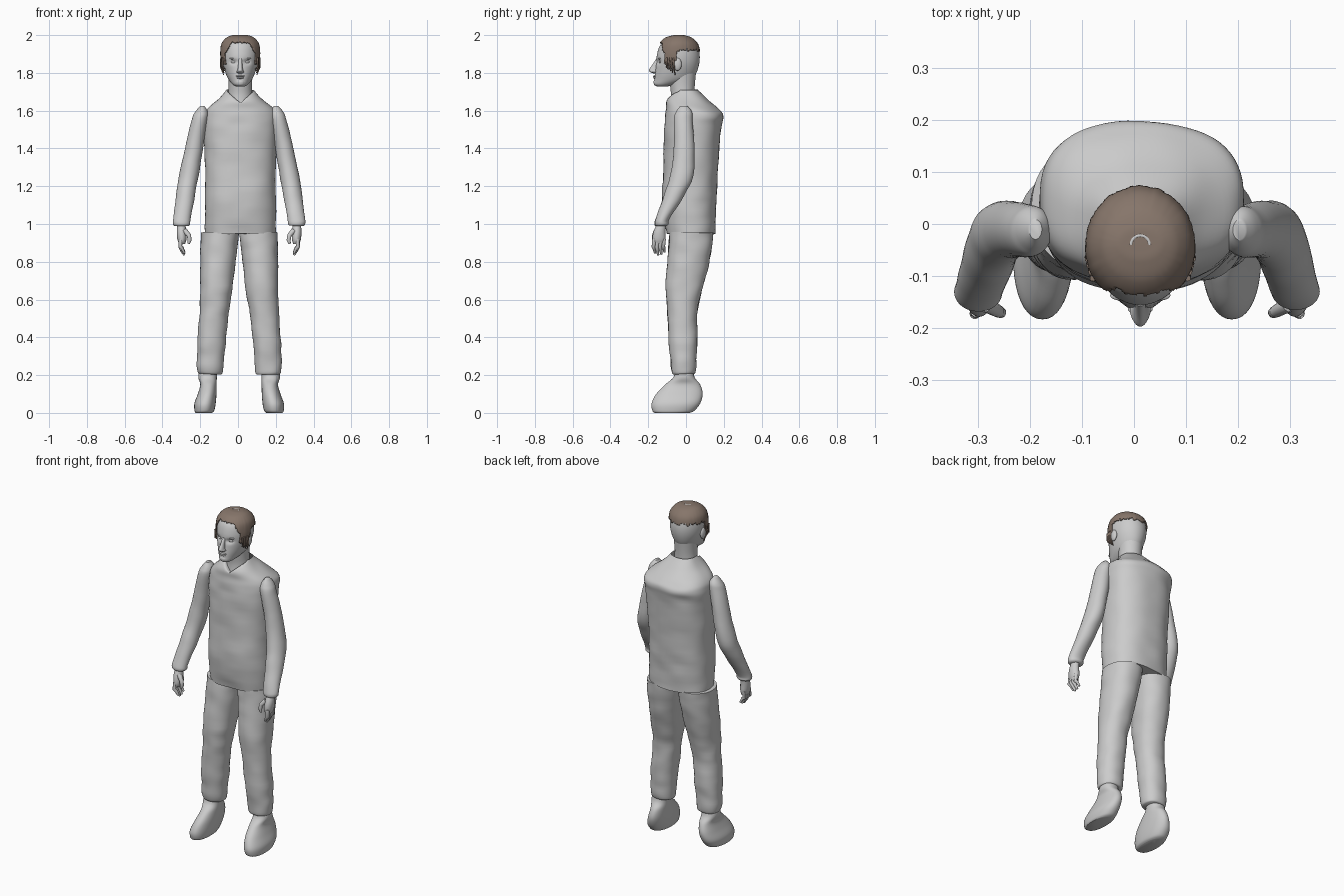
import bpy, bmesh, math, random
from mathutils import Vector, noise

random.seed(4)
if "Cube" in bpy.data.objects:
    bpy.data.objects.remove(bpy.data.objects["Cube"])

CX = 0.012   # centre line of head and torso
MX = 0.006   # mirror line of the limbs


def material(name, rgb):
    m = bpy.data.materials.new(name)
    m.use_nodes = True
    m.diffuse_color = (*rgb, 1)
    m.node_tree.nodes["Principled BSDF"].inputs["Base Color"].default_value = (*rgb, 1)
    return m


GREY = material("plain grey", (0.6, 0.6, 0.6))
BROWN = material("hair brown", (0.24, 0.18, 0.145))


def finish(name, bm, mat=GREY, angle=50):
    bmesh.ops.recalc_face_normals(bm, faces=bm.faces)
    me = bpy.data.meshes.new(name)
    bm.to_mesh(me)
    bm.free()
    me.materials.append(mat)
    ob = bpy.data.objects.new(name, me)
    bpy.context.collection.objects.link(ob)
    bpy.ops.object.select_all(action="DESELECT")
    ob.select_set(True)
    bpy.context.view_layer.objects.active = ob
    bpy.ops.object.shade_smooth_by_angle(angle=math.radians(angle))
    return ob


def spline(rows, sub):
    """Catmull-Rom through rows of numbers."""
    out = []
    for i in range(len(rows) - 1):
        p0, p1 = rows[max(i - 1, 0)], rows[i]
        p2, p3 = rows[i + 1], rows[min(i + 2, len(rows) - 1)]
        for k in range(sub):
            t = k / sub
            out.append([b + 0.5 * t * (c - a + t * (2 * a - 5 * b + 4 * c - d + t * (3 * (b - c) + d - a)))
                        for a, b, c, d in zip(p0, p1, p2, p3)])
    out.append(list(rows[-1]))
    return out


def loft_mesh(rows, n=40, sub=5, power=2.0, side=0, deform=None, top=True):
    """Skin over sections (z, x low, x high, y low, y high)."""
    bm = bmesh.new()
    rings = []
    for z, x0, x1, y0, y1 in spline(rows, sub):
        ring = []
        for k in range(n):
            a = math.tau * k / n
            c, s = math.cos(a), math.sin(a)
            x = (x0 + x1) / 2 + (x1 - x0) / 2 * math.copysign(abs(c) ** (2 / power), c)
            y = (y0 + y1) / 2 + (y1 - y0) / 2 * math.copysign(abs(s) ** (2 / power), s)
            if side:
                x = MX + side * (x - MX)
            co = Vector((x, y, z))
            ring.append(bm.verts.new(deform(co) if deform else co))
        rings.append(ring)
    for lo, hi in zip(rings, rings[1:]):
        for k in range(n):
            bm.faces.new((lo[k - 1], lo[k], hi[k], hi[k - 1]))
    bm.faces.new(rings[0])
    if top:
        bm.faces.new(rings[-1])
    return bm


def loft(name, rows, mat=GREY, **kw):
    return finish(name, loft_mesh(rows, **kw), mat)


def ball(name, pos, size, mat=GREY):
    bm = bmesh.new()
    bmesh.ops.create_uvsphere(bm, u_segments=20, v_segments=12, radius=1)
    for v in bm.verts:
        v.co = Vector(pos) + v.co * Vector(size)
    return finish(name, bm, mat)


def tube(name, pts, radii, mat=GREY):
    cu = bpy.data.curves.new(name, "CURVE")
    cu.dimensions = "3D"
    cu.bevel_depth, cu.bevel_resolution, cu.use_fill_caps = 1, 3, True
    sp = cu.splines.new("POLY")
    sp.points.add(len(pts) - 1)
    for p, co, r in zip(sp.points, pts, radii):
        p.co, p.radius = (*co, 1), r
    sp.use_smooth = True
    cu.materials.append(mat)
    ob = bpy.data.objects.new(name, cu)
    bpy.context.collection.objects.link(ob)


def cloth(co, amount=0.005):
    return co + noise.noise_vector(co * Vector((9, 9, 16))) * amount


# Shirt with a V-shaped neckline
def shirt_shape(co):
    co = cloth(co)
    if co.y < -0.03:
        co.z = min(co.z, 1.64 + 0.9 * abs(co.x - CX))
    return co


loft("shirt", [(0.95, -.175, .20, -.105, .155), (1.1, -.175, .20, -.128, .16),
               (1.3, -.175, .20, -.12, .17), (1.5, -.18, .208, -.115, .185),
               (1.57, -.18, .21, -.11, .198), (1.61, -.165, .188, -.105, .17),
               (1.66, -.105, .13, -.098, .11), (1.71, -.06, .085, -.065, .06)],
     n=64, sub=6, power=2.4, deform=shirt_shape, top=False)
loft("neck", [(1.6, -.06, .084, -.09, .05), (1.68, -.052, .076, -.08, .045),
              (1.74, -.05, .074, -.085, .047), (1.82, -.055, .08, -.09, .055)])

# Limbs, mirrored
ARM = [(0.99, .272, .348, -.16, -.10), (1.0, .265, .355, -.166, -.092), (1.03, .262, .354, -.16, -.085),
       (1.15, .24, .34, -.118, -.01), (1.25, .222, .325, -.085, .038), (1.4, .197, .293, -.064, .043),
       (1.55, .172, .258, -.064, .036), (1.595, .172, .238, -.052, .03), (1.625, .188, .212, -.03, .008)]
LEG = [(0.205, .10, .218, -.065, .042), (0.22, .092, .228, -.075, .05), (0.3, .085, .23, -.085, .055),
       (0.4, .075, .225, -.092, .06), (0.55, .058, .215, -.10, .062), (0.65, .042, .212, -.108, .085),
       (0.78, .026, .212, -.10, .12), (0.9, .012, .21, -.09, .14), (0.955, .006, .21, -.085, .145)]
SHOE = [(0, .15, .236, -.165, .02), (0.012, .138, .242, -.178, .045), (0.05, .13, .243, -.182, .075),
        (0.1, .126, .225, -.158, .088), (0.15, .125, .212, -.11, .075), (0.19, .124, .222, -.066, .045),
        (0.25, .12, .215, -.055, .035)]
PALM = [(0.895, .292, .325, -.172, -.115), (0.92, .285, .333, -.178, -.108),
        (0.96, .286, .336, -.172, -.108), (1.01, .292, .332, -.15, -.105)]
for side, label in ((1, "left"), (-1, "right")):
    loft(label + "_sleeve", ARM, side=side, deform=lambda c: cloth(c, 0.003))
    loft(label + "_trouser_leg", LEG, side=side, power=2.2, deform=cloth)
    loft(label + "_shoe", SHOE, side=side, power=2.2)
    loft(label + "_palm", PALM, side=side)

    def mirrored(pts):
        return [(MX + side * (x - MX), y, z) for x, y, z in pts]
    for i in range(4):
        y = -.168 + .017 * i
        drop = .022 * abs(i - 1.3) / 2
        tube(f"{label}_finger_{i + 1}",
             mirrored([(.315, y, .92), (.318, y - .004, .88), (.308, y, .855 + drop),
                       (.296, y + .004, .832 + drop)]), (.011, .0105, .009, .006))
    tube(label + "_thumb", mirrored([(.295, -.155, .965), (.272, -.168, .94), (.268, -.17, .915), (.274, -.17, .895)]),
         (.015, .012, .011, .006))

# Head with sunken eye sockets
HEAD = [(1.728, -.012, .036, -.155, -.10), (1.74, -.03, .054, -.17, -.04), (1.765, -.05, .074, -.168, .03),
        (1.8, -.066, .09, -.164, .055), (1.85, -.08, .104, -.158, .07), (1.9, -.084, .108, -.153, .072),
        (1.945, -.077, .101, -.138, .06), (1.975, -.053, .077, -.108, .03), (1.988, -.025, .049, -.07, -.005),
        (1.99, 0.0, .024, -.045, -.03)]


def face_shape(co):
    if co.y < -0.08:
        for s in (-1, 1):
            d = ((co.x - CX - s * .034) / .018) ** 2 + ((co.z - 1.858) / .012) ** 2
            co.y += .013 * math.exp(-d)
    return co


loft("head", HEAD, n=72, sub=8, deform=face_shape)
loft("nose", [(1.797, .002, .022, -.172, -.14), (1.804, -.008, .032, -.188, -.14),
              (1.815, -.003, .027, -.197, -.14), (1.84, .001, .023, -.18, -.14),
              (1.875, .002, .022, -.158, -.135)], n=24)
ball("upper_lip", (CX, -.163, 1.783), (.024, .011, .005))
ball("lower_lip", (CX, -.162, 1.774), (.020, .012, .006))
ball("chin", (CX, -.156, 1.75), (.024, .016, .018))
for side, label in ((1, "left"), (-1, "right")):
    ball(label + "_eye", (CX + side * .034, -.132, 1.857), (.015, .011, .008))
    ball(label + "_brow", (CX + side * .036, -.137, 1.876), (.022, .010, .005))
    ball(label + "_ear", (CX + side * .094, -.045, 1.845), (.012, .022, .034))

# Hair cap: a larger head skin trimmed to a ragged hairline
ragged = [random.uniform(-1, 1) for _ in range(97)]


def hairline(co):
    a = math.atan2(co.y + .04, co.x - CX)
    edge = .008 * ragged[int((a + math.pi) / math.tau * 96)]
    if co.y > -.05:
        return 1.922 + edge
    if co.y > -.115:
        return 1.845 + edge
    return 1.962 - max(0, abs(co.x - CX) - .045) * 1.5 + edge * .4


def strands(co):
    a = math.atan2(co.y + .04, co.x - CX)
    grow = 1 + .012 * noise.noise(Vector((a * 14, co.z * 5, 0)))
    return Vector((CX + (co.x - CX) * grow, -.04 + (co.y + .04) * grow, co.z))


GROWN = [(z + .01, x0 - .01, x1 + .01, y0 - .004, y1 + .003) for z, x0, x1, y0, y1 in HEAD[3:]]
bm = loft_mesh(GROWN, n=96, sub=10, deform=strands)
cut = [f for f in bm.faces if len(f.verts) == 4 and f.calc_center_median().z < hairline(f.calc_center_median())]
cut += [f for f in bm.faces if len(f.verts) > 4 and f.calc_center_median().z < 1.9]
bmesh.ops.delete(bm, geom=cut, context="FACES")
hair = finish("hair", bm, BROWN)
shell = hair.modifiers.new("thickness", "SOLIDIFY")
shell.thickness, shell.offset = .006, -1

# Small bare arc at the crown and loose strands beside the ears
tube("crown_gap", [(CX + .018 * math.cos(t), -.04 + .018 * math.sin(t), 1.997)
                   for t in [math.pi * k / 10 for k in range(11)]], [.004] * 11)
for side, label in ((1, "left"), (-1, "right")):
    for i in range(4):
        x, y = CX + side * (.1 - .003 * i), -.068 - .012 * i
        tube(f"{label}_hair_strand_{i + 1}",
             [(x, y, 1.88), (x + side * .002, y + .004, 1.83), (x - side * .012, y + .01, 1.79 + .01 * i)],
             (.006, .005, .002), BROWN)
